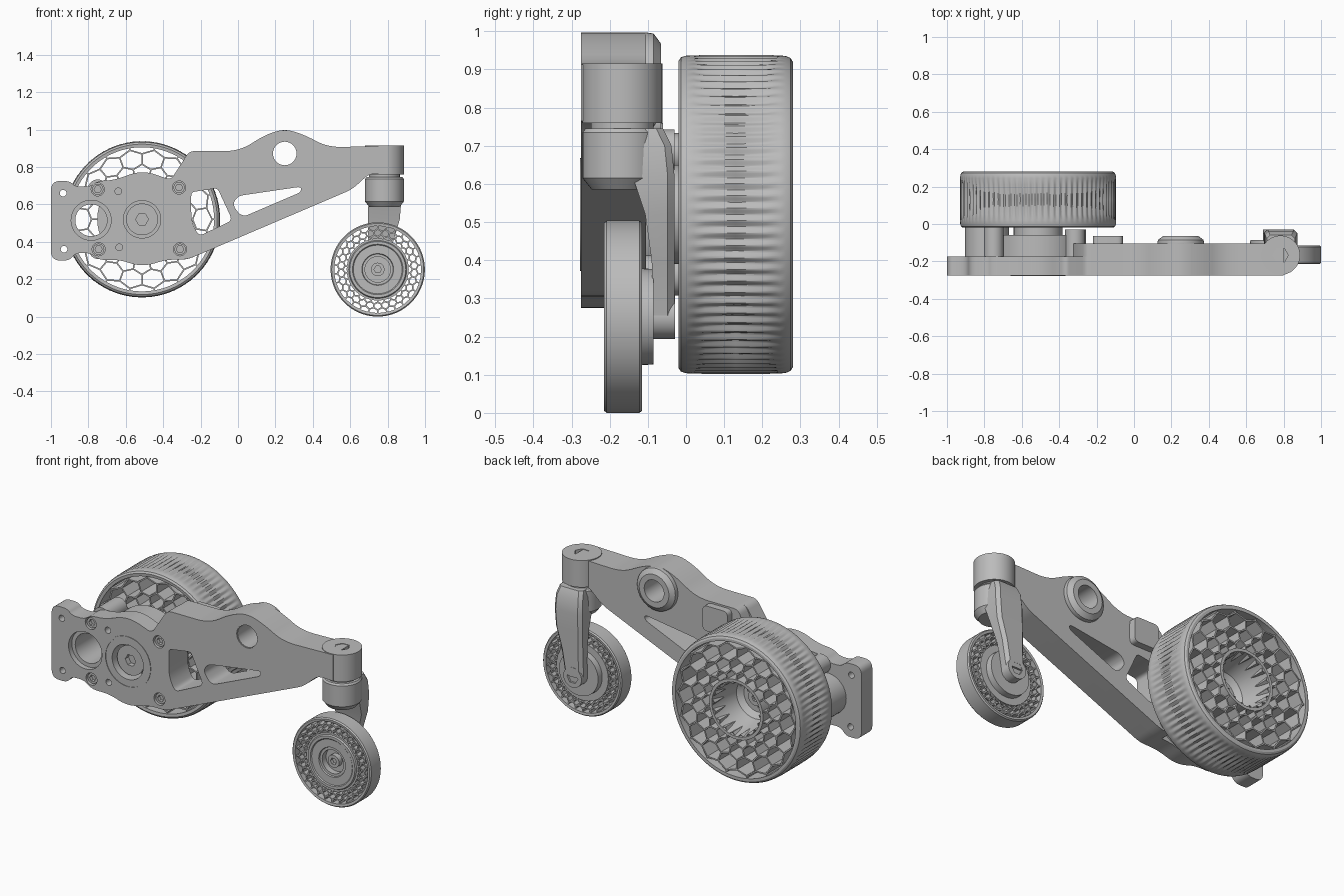
import bpy, bmesh
from math import cos, sin, pi
from mathutils import Vector

old = bpy.data.objects.get("Cube")
if old:
    bpy.data.objects.remove(old, do_unlink=True)

grey = bpy.data.materials.new("plain_grey")
grey.use_nodes = True
colour = (0.5, 0.5, 0.5, 1.0)
grey.diffuse_color = colour
grey.node_tree.nodes["Principled BSDF"].inputs["Base Color"].default_value = colour


def finish(name, bm):
    """Turn a bmesh into a shaded, coloured object."""
    bmesh.ops.remove_doubles(bm, verts=bm.verts, dist=0.0002)
    bmesh.ops.recalc_face_normals(bm, faces=bm.faces)
    mesh = bpy.data.meshes.new(name)
    bm.to_mesh(mesh)
    bm.free()
    mesh.materials.append(grey)
    obj = bpy.data.objects.new(name, mesh)
    bpy.context.collection.objects.link(obj)
    bpy.ops.object.select_all(action='DESELECT')
    obj.select_set(True)
    bpy.context.view_layer.objects.active = obj
    bpy.ops.object.shade_smooth_by_angle(angle=pi / 6)
    return obj


def lathe(name, centre, profile, axis='Y', segs=48, closed=False, ribs=0):
    """Spin (radius, height, tag) points; tag 'hex' makes a hexagon, a number a groove depth."""
    bm = bmesh.new()
    rings = []
    for radius, height, *tag in profile:
        ring = []
        for i in range(segs):
            a = 2 * pi * i / segs
            r = radius
            if tag and tag[0] == 'hex':
                r *= cos(pi / 6) / cos(a % (pi / 3) - pi / 6)
            elif tag:
                r -= tag[0] * (0.5 + 0.5 * cos(ribs * a))
            u, v = centre[0] + r * cos(a), centre[1] + r * sin(a)
            ring.append(bm.verts.new((u, height, v) if axis == 'Y' else (u, v, height)))
        rings.append(ring)
    pairs = list(zip(rings, rings[1:]))
    if closed:
        pairs.append((rings[-1], rings[0]))
    for low, high in pairs:
        for i in range(segs):
            j = (i + 1) % segs
            bm.faces.new((low[i], low[j], high[j], high[i]))
    return finish(name, bm)


def tube(name, centre, inner, outer, start, end):
    return lathe(name, centre, [(inner, start), (outer, start), (outer, end), (inner, end)], closed=True)


def rod(name, centre, radius, start, end):
    return lathe(name, centre, [(0, start), (radius, start), (radius, end), (0, end)])


def socket_bolt(name, centre, radius, start, end, axis='Y', socket=0.5, depth=0.02):
    """Cylinder with a hexagonal socket sunk into the start face."""
    sink = start + depth * (1 if end > start else -1)
    return lathe(name, centre, [(0, sink), (radius * socket, sink, 'hex'), (radius * socket, start, 'hex'),
                                (radius, start), (radius, end), (0, end)], axis)


def rounded(points):
    """Round each (x, z, size) corner with a short curve."""
    result = []
    for i, (x, z, *size) in enumerate(points):
        p = Vector((x, z))
        if not size:
            result.append(p)
            continue
        before = Vector(points[i - 1][:2]) - p
        after = Vector(points[(i + 1) % len(points)][:2]) - p
        a = p + before.normalized() * min(size[0], before.length * 0.49)
        b = p + after.normalized() * min(size[0], after.length * 0.49)
        for k in range(7):
            t = k / 6
            result.append(a * (1 - t) ** 2 + p * 2 * t * (1 - t) + b * t * t)
    return result


def circle(centre, radius, count=36):
    return [Vector((centre[0] + radius * cos(2 * pi * i / count),
                    centre[1] + radius * sin(2 * pi * i / count))) for i in range(count)]


def slab(name, loops, start, end):
    """Flat plate from an outline plus hole loops, between two depths."""
    curve = bpy.data.curves.new(name, 'CURVE')
    curve.dimensions = '2D'
    curve.fill_mode = 'BOTH'
    curve.extrude = (end - start) / 2
    for loop in loops:
        spline = curve.splines.new('POLY')
        spline.points.add(len(loop) - 1)
        for point, p in zip(spline.points, loop):
            point.co = (p.x, p.y, 0, 1)
        spline.use_cyclic_u = True
    temp = bpy.data.objects.new(name + "_curve", curve)
    bpy.context.collection.objects.link(temp)
    graph = bpy.context.evaluated_depsgraph_get()
    mesh = bpy.data.meshes.new_from_object(temp.evaluated_get(graph))
    bm = bmesh.new()
    bm.from_mesh(mesh)
    bpy.data.objects.remove(temp)
    bpy.data.meshes.remove(mesh)
    for v in bm.verts:
        v.co = (v.co.x, (start + end) / 2 - v.co.z, v.co.y)
    return finish(name, bm)


def honeycomb(name, centre, radii, count, wall, start, end):
    """Ring of staggered hexagonal cells with thin walls."""
    bm = bmesh.new()
    half = pi / count
    for row in range((len(radii) - 2) // 2):
        tip, low, high, top = radii[2 * row:2 * row + 4]
        for i in range(count):
            a = (2 * i + row % 2) * half
            corners = [(a, tip), (a + half, low), (a + half, high), (a, top), (a - half, high), (a - half, low)]
            bm.faces.new([bm.verts.new((centre[0] + r * cos(t), start, centre[1] + r * sin(t)))
                          for t, r in corners])
    bmesh.ops.remove_doubles(bm, verts=bm.verts, dist=0.0005)
    cells = list(bm.faces)
    bmesh.ops.inset_individual(bm, faces=cells, thickness=wall, use_even_offset=True)
    bmesh.ops.delete(bm, geom=cells, context='FACES')
    grown = bmesh.ops.extrude_face_region(bm, geom=list(bm.faces), use_keep_orig=True)
    moved = [g for g in grown['geom'] if isinstance(g, bmesh.types.BMVert)]
    bmesh.ops.translate(bm, verts=moved, vec=(0, end - start, 0))
    return finish(name, bm)


FRONT, STEP, BACK = -0.275, -0.175, -0.105
axle, pivot, port = (-0.513, 0.52), (0.25, 0.872), (-0.785, 0.515)
caster, swivel = (0.747, 0.252), (0.783, -0.167)
posts = {"upper_right": (-0.75, 0.68), "lower_right": (-0.745, 0.36),
         "upper_left": (-0.315, 0.69), "lower_left": (-0.31, 0.36)}

# Arm and gearbox plate
arm_edge = [(-0.26, 0.885, 0.03), (0.01, 0.885, 0.08), (0.14, 0.97, 0.08), (0.25, 1.005, 0.12),
            (0.36, 0.97, 0.08), (0.48, 0.905, 0.08), (0.80, 0.913), (0.80, 0.765),
            (0.70, 0.762, 0.03), (0.61, 0.68, 0.04), (-0.27, 0.305, 0.04)]
plate_edge = [(-0.38, 0.305, 0.05), (-0.51, 0.265, 0.13), (-0.64, 0.305, 0.05), (-0.74, 0.30, 0.05),
              (-0.79, 0.34, 0.03), (-0.87, 0.34, 0.03), (-0.90, 0.30, 0.03), (-1, 0.30, 0.05),
              (-1, 0.725, 0.05), (-0.90, 0.725, 0.03), (-0.87, 0.695, 0.03), (-0.79, 0.695, 0.03),
              (-0.75, 0.725, 0.04), (-0.66, 0.73, 0.05), (-0.51, 0.785, 0.14), (-0.36, 0.73, 0.03)]
windows = [rounded([(-0.03, 0.60, 0.03), (0.0, 0.645, 0.03), (0.34, 0.695, 0.03),
                    (0.335, 0.665, 0.02), (0.02, 0.53, 0.04)]),
           rounded([(-0.25, 0.665, 0.02), (-0.11, 0.687, 0.02), (-0.03, 0.515, 0.03),
                    (-0.21, 0.43, 0.03), (-0.25, 0.51, 0.05)]),
           circle(pivot, 0.066)]
holes = [circle(axle, 0.1), circle(port, 0.107)]
holes += [circle(p, 0.035) for p in posts.values()]
holes += [circle(p, 0.018, 16) for p in ((-0.935, 0.66), (-0.93, 0.36), (-0.64, 0.67), (-0.635, 0.37))]
slab("arm_front_plate", [rounded(arm_edge + plate_edge)] + windows + holes, FRONT, STEP)
slab("arm_back", [rounded(arm_edge + [(-0.33, 0.305), (-0.33, 0.73)])] + windows, STEP, BACK)
slab("stop_block", [rounded([(-0.22, 0.73, 0.03), (-0.06, 0.73, 0.03),
                             (-0.06, 0.875, 0.03), (-0.22, 0.875, 0.03)])], BACK, -0.065)
lathe("pivot_boss", pivot, [(0.063, -0.27), (0.075, -0.27), (0.125, BACK), (0.122, -0.085),
                            (0.095, -0.065), (0.063, -0.065)], closed=True)

# Gearbox housing, posts and bolts
rod("gearbox_housing", axle, 0.24, STEP, -0.06)
rod("drive_shaft", axle, 0.13, -0.06, 0.0)
tube("gearbox_front_ring", axle, 0.14, 0.148, FRONT - 0.003, FRONT + 0.01)
socket_bolt("gearbox_bolt", axle, 0.085, -0.25, STEP, socket=0.4, depth=0.03)
tube("side_port_tube", port, 0.085, 0.118, -0.245, -0.02)
for side, spot in posts.items():
    rod(side + "_post", spot, 0.053, STEP, -0.015 if "right" in side else -0.03)
    socket_bolt(side + "_bolt", spot, 0.03, -0.265, STEP, socket=0.65)

# Drive wheel
lathe("drive_tyre", axle, [(0.385, -0.018), (0.402, -0.02), (0.412, -0.013), (0.416, 0.0), (0.417, 0.02, 0.0),
                           (0.418, 0.05, 0.007), (0.418, 0.13, 0.011), (0.418, 0.21, 0.007), (0.417, 0.245, 0.0),
                           (0.415, 0.262), (0.41, 0.274), (0.40, 0.28), (0.385, 0.28)],
      segs=480, closed=True, ribs=80)
honeycomb("drive_spokes", axle, [0.14, 0.165, 0.20, 0.225, 0.27, 0.295, 0.35, 0.375, 0.39, 0.40],
          18, 0.004, -0.01, 0.27)
lathe("drive_hub", axle, [(0, -0.015), (0.172, -0.015), (0.172, 0.275), (0.155, 0.275),
                          (0.145, 0.20), (0.12, 0.10), (0.09, 0.075), (0, 0.075)])
socket_bolt("drive_hub_bolt", axle, 0.045, 0.10, 0.07)

# Caster swivel and fork
lathe("swivel_housing", swivel, [(0, 0.88), (0.042, 0.88, 'hex'), (0.042, 0.915, 'hex'), (0.105, 0.915),
                                 (0.105, 0.76), (0, 0.76)], 'Z')
lathe("swivel_collar", swivel, [(0, 0.77), (0.082, 0.77), (0.082, 0.74), (0, 0.74)], 'Z')
lathe("fork_neck", swivel, [(0, 0.745), (0.097, 0.745), (0.104, 0.735), (0.104, 0.615),
                            (0.08, 0.585), (0, 0.585)], 'Z')
bm = bmesh.new()
sections = []
for z, x, w, y0, y1 in [(0.745, 0.785, 0.075, -0.16, -0.06), (0.70, 0.785, 0.085, -0.16, -0.038),
                        (0.62, 0.785, 0.088, -0.14, -0.03), (0.52, 0.78, 0.085, -0.107, -0.03),
                        (0.40, 0.762, 0.068, -0.09, -0.03), (0.255, 0.747, 0.058, -0.085, -0.03)]:
    c = 0.018
    corners = [(x - w, y0), (x + w, y0), (x + w, y1 - c), (x + w - c, y1), (x - w + c, y1), (x - w, y1 - c)]
    sections.append([bm.verts.new((u, v, z)) for u, v in corners])
for low, high in zip(sections, sections[1:]):
    for i in range(len(low)):
        j = (i + 1) % len(low)
        bm.faces.new((low[i], low[j], high[j], high[i]))
bm.faces.new(sections[0])
bm.faces.new(sections[-1])
finish("fork_leg", bm)
socket_bolt("fork_axle_end", caster, 0.058, -0.029, -0.09, socket=0.6, depth=0.012)

# Caster wheel
lathe("caster_tyre", caster, [(0.232, -0.213), (0.246, -0.215), (0.252, -0.208), (0.252, -0.122),
                              (0.246, -0.115), (0.232, -0.117)], segs=96, closed=True)
honeycomb("caster_spokes", caster, [0.15, 0.16, 0.175, 0.187, 0.205, 0.217, 0.235, 0.242],
          30, 0.004, -0.205, -0.125)
lathe("caster_hub", caster, [(0, -0.165), (0.068, -0.165), (0.068, -0.20), (0.082, -0.20), (0.085, -0.208),
                             (0.13, -0.208), (0.135, -0.213), (0.15, -0.213), (0.155, -0.205), (0.166, -0.205),
                             (0.166, -0.12), (0.127, -0.12), (0.125, -0.085), (0, -0.085)])
socket_bolt("caster_axle_bolt", caster, 0.036, -0.195, -0.16, socket=0.55)
